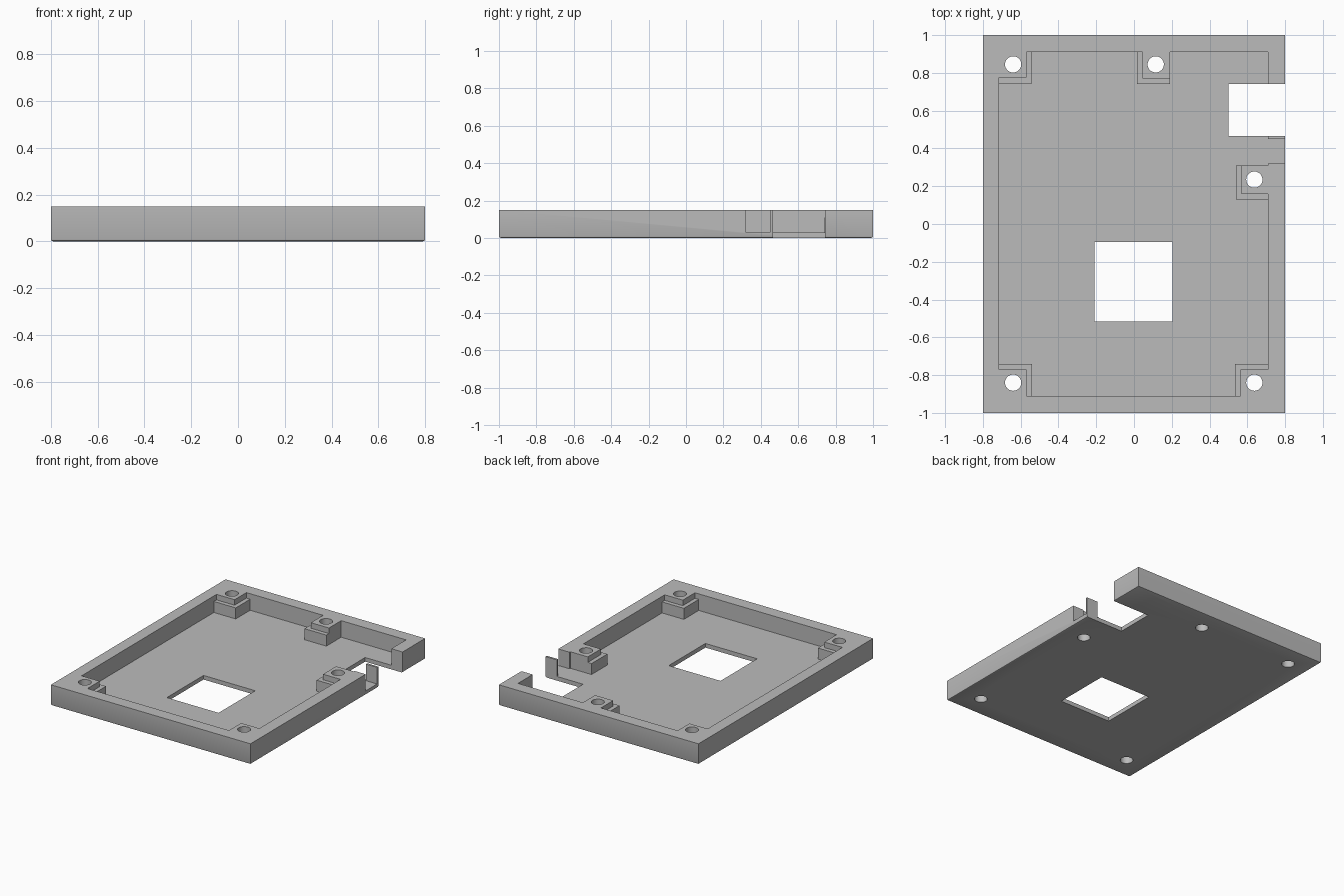
import bpy
import bmesh

if "Cube" in bpy.data.objects:
    bpy.data.objects.remove(bpy.data.objects["Cube"])

HEIGHT, FLOOR, LEDGE, OVER = 0.15, 0.03, 0.11, 0.3

grey = bpy.data.materials.new("plain grey")
grey.use_nodes = True
colour = (0.5, 0.5, 0.5, 1)
grey.diffuse_color = colour
grey.node_tree.nodes["Principled BSDF"].inputs["Base Color"].default_value = colour


def prism(name, outline, z0, z1, bevel=0):
    """Extrude a counter-clockwise outline, optionally easing its lower rim."""
    bm = bmesh.new()
    base = bm.faces.new([bm.verts.new((x, y, z0)) for x, y in outline])
    top = bmesh.ops.extrude_face_region(bm, geom=[base])["geom"]
    bmesh.ops.translate(bm, vec=(0, 0, z1 - z0),
                        verts=[v for v in top if isinstance(v, bmesh.types.BMVert)])
    bmesh.ops.recalc_face_normals(bm, faces=bm.faces)
    if bevel:
        rim = [e for e in bm.edges if all(v.co.z < z0 + 0.001 for v in e.verts)]
        bmesh.ops.bevel(bm, geom=rim, offset=bevel, segments=2, profile=0.5, affect='EDGES')
    mesh = bpy.data.meshes.new(name)
    bm.to_mesh(mesh)
    bm.free()
    mesh.materials.append(grey)
    obj = bpy.data.objects.new(name, mesh)
    bpy.context.collection.objects.link(obj)
    return obj


def rect(x0, x1, y0, y1):
    return [(x0, y0), (x1, y0), (x1, y1), (x0, y1)]


def pocket(d):
    """Cavity outline that steps round the screw posts, widened by d."""
    left, right, end = -0.715, 0.71, 0.91
    return [
        # front left and front right corner posts
        (left, d - 0.77), (d - 0.57, d - 0.77), (d - 0.57, -end),
        (0.565 - d, -end), (0.565 - d, d - 0.77), (right, d - 0.77),
        # side post
        (right, 0.16 - d), (0.57 - d, 0.16 - d), (0.57 - d, 0.31), (right, 0.31),
        # back middle post
        (right, end), (0.19, end), (0.19, 0.77 - d), (0.045 - d, 0.77 - d), (0.045 - d, end),
        # back left corner post
        (d - 0.57, end), (d - 0.57, 0.775 - d), (left, 0.775 - d)]


tray = prism("tray", rect(-0.8, 0.8, -1, 1), 0, HEIGHT, bevel=0.01)

cutters = [
    prism("upper_pocket", pocket(0), LEDGE, OVER),
    prism("lower_pocket", pocket(0.03), FLOOR, OVER),
    prism("wall_gap", rect(0.69, 0.9, 0.32, 0.45), FLOOR, OVER),
    prism("side_notch", rect(0.5, 0.9, 0.465, 0.742), -0.1, OVER),
    prism("floor_window", rect(-0.21, 0.205, -0.515, -0.095), -0.1, OVER),
]

# Screw holes through the posts
for x, y in [(-0.64, -0.84), (0.637, -0.84), (0.637, 0.235), (0.115, 0.845), (-0.64, 0.845)]:
    bpy.ops.mesh.primitive_cylinder_add(vertices=40, radius=0.043, depth=1, location=(x, y, 0))
    hole = bpy.context.object
    hole.name = "screw_hole"
    hole.data.materials.append(grey)
    cutters.append(hole)

# Carve the tray, then drop the cutters
bpy.ops.object.select_all(action='DESELECT')
bpy.context.view_layer.objects.active = tray
tray.select_set(True)
for cutter in cutters:
    cut = tray.modifiers.new(cutter.name, 'BOOLEAN')
    cut.operation = 'DIFFERENCE'
    cut.solver = 'EXACT'
    cut.object = cutter
    bpy.ops.object.modifier_apply(modifier=cut.name)
for cutter in cutters:
    bpy.data.objects.remove(cutter)

bpy.ops.object.shade_smooth_by_angle(angle=0.5)
